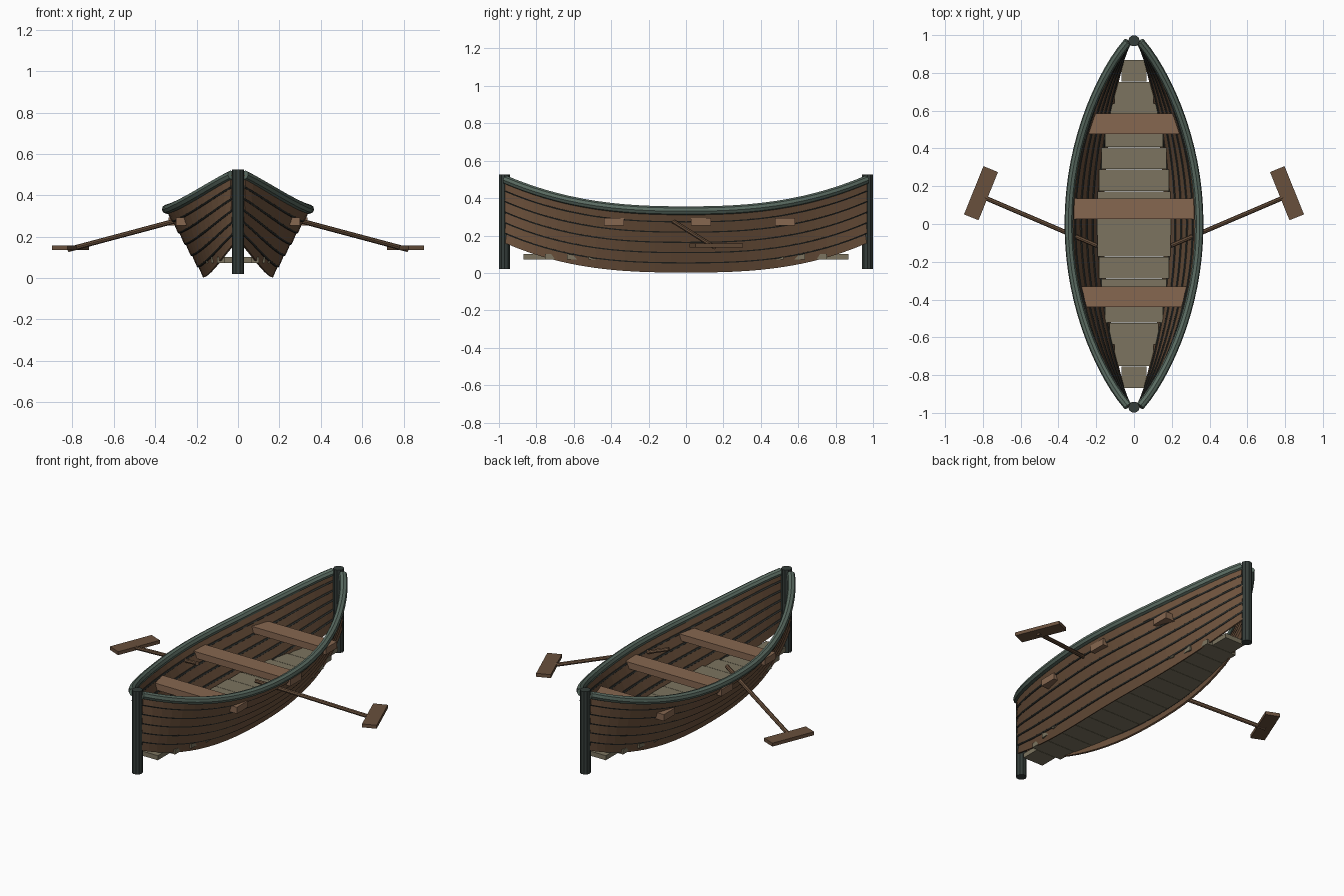
import bpy, math
from mathutils import Vector, Matrix

if "Cube" in bpy.data.objects:
    bpy.data.objects.remove(bpy.data.objects["Cube"])


def material(name, rgb):
    m = bpy.data.materials.new(name)
    m.diffuse_color = (*rgb, 1)
    m.use_nodes = True
    m.node_tree.nodes["Principled BSDF"].inputs["Base Color"].default_value = m.diffuse_color
    return m


PLANK = material("plank_brown", (0.155, 0.085, 0.046))
SEAT = material("seat_brown", (0.24, 0.135, 0.08))
FLOOR = material("floor_grey", (0.20, 0.175, 0.115))
RAIL = material("rail_green", (0.10, 0.145, 0.118))
POST = material("post_dark", (0.035, 0.047, 0.042))
BATTEN = material("batten_dark", (0.025, 0.027, 0.024))
OAR = material("oar_brown", (0.14, 0.08, 0.045))


def add_object(name, data, mat, mirror=False):
    data.materials.clear()
    data.materials.append(mat)
    ob = bpy.data.objects.new(name, data)
    bpy.context.collection.objects.link(ob)
    if mirror:
        ob.modifiers.new("mirror", 'MIRROR').use_mirror_merge = False
    return ob


def mesh_object(name, verts, faces, mat, mirror=False):
    me = bpy.data.meshes.new(name)
    me.from_pydata(verts, [], faces)
    return add_object(name, me, mat, mirror)


def box(name, center, size, mat, turn=0, mirror=False):
    rot = Matrix.Rotation(turn, 3, 'Z')
    verts = [Vector(center) + rot @ Vector((x * size[0] / 2, y * size[1] / 2, z * size[2] / 2))
             for x in (-1, 1) for y in (-1, 1) for z in (-1, 1)]
    faces = [(0, 1, 3, 2), (4, 6, 7, 5), (0, 4, 5, 1), (2, 3, 7, 6), (0, 2, 6, 4), (1, 5, 7, 3)]
    return mesh_object(name, verts, faces, mat, mirror)


def tube(name, points, radius, mat, sides_res=2, mirror=False):
    cu = bpy.data.curves.new(name, 'CURVE')
    cu.dimensions = '3D'
    cu.bevel_depth = radius
    cu.bevel_resolution = sides_res
    cu.use_fill_caps = True
    sp = cu.splines.new('POLY')
    sp.points.add(len(points) - 1)
    for p, co in zip(sp.points, points):
        p.co = (*co, 1)
    tmp = bpy.data.objects.new(name + "_path", cu)
    me = bpy.data.meshes.new_from_object(tmp)
    bpy.data.objects.remove(tmp)
    for poly in me.polygons:
        poly.use_smooth = False
    return add_object(name, me, mat, mirror)


# Hull surface: t runs from the open bottom edge (0) to the rail (1)
END = 0.965
STATIONS = [END * math.sin(math.pi / 2 * (i / 14)) * 0.35 + END * (i / 14) * 0.65
            for i in range(-14, 15)]


def fullness(y):
    return max(0.0, 1 - (y / 0.985) ** 2) ** 0.85


def hull(t, y, out=0.0):
    s = abs(y) / END
    x = (0.150 + 0.185 * t) * fullness(y) + 0.010 + out
    low = 0.004 + 0.155 * s ** 2.7
    high = 0.333 + 0.165 * s ** 2.5
    return Vector((x, y, low + (high - low) * t))


# Strakes, each lapping slightly over the one below
STRAKES = 6
for k in range(STRAKES):
    verts, faces = [], []
    for y in STATIONS:
        verts += [hull(k / STRAKES, y, 0.004), hull((k + 1) / STRAKES, y, -0.003)]
    for i in range(len(STATIONS) - 1):
        a = 2 * i
        faces.append((a, a + 2, a + 3, a + 1))
    ob = mesh_object(f"hull_plank_{k + 1}", verts, faces, PLANK, True)
    sol = ob.modifiers.new("thickness", 'SOLIDIFY')
    sol.thickness = 0.01
    sol.offset = 0

# Dark battens along the seams
for k in range(1, STRAKES):
    tube(f"seam_batten_{k}", [hull(k / STRAKES, y) for y in STATIONS], 0.009, BATTEN, 1, True)

# Rail along the top edge
tube("gunwale", [hull(1, y) for y in STATIONS], 0.023, RAIL, 2, True)

# End posts
for name, y in (("bow_post", -0.97), ("stern_post", 0.97)):
    tube(name, [(0, y, 0.02), (0, y, 0.525)], 0.03, POST, 3)

# Floor of crosswise boards with stepped ends
BOARDS = 15
step = 1.74 / BOARDS
for i in range(BOARDS):
    y = -0.87 + step * (i + 0.5)
    half = 0.195 * fullness(y) ** 1.1
    box(f"floor_board_{i + 1}", (0, y, 0.087), (2 * max(half, 0.053), step - 0.002, 0.028), FLOOR)

# Seats
for name, y, half in (("front_seat", -0.385, 0.30), ("middle_seat", 0.08, 0.335),
                      ("rear_seat", 0.53, 0.26)):
    box(name, (0, y, 0.274), (2 * half, 0.108, 0.04), SEAT)

# Oars: sloping shaft and flat crosswise blade
tube("oar_shaft", [(0.195, -0.115, 0.305), (0.82, 0.152, 0.138)], 0.012, OAR, 2, True)
box("oar_blade", (0.81, 0.163, 0.147), (0.083, 0.275, 0.021), OAR, math.radians(22), True)
